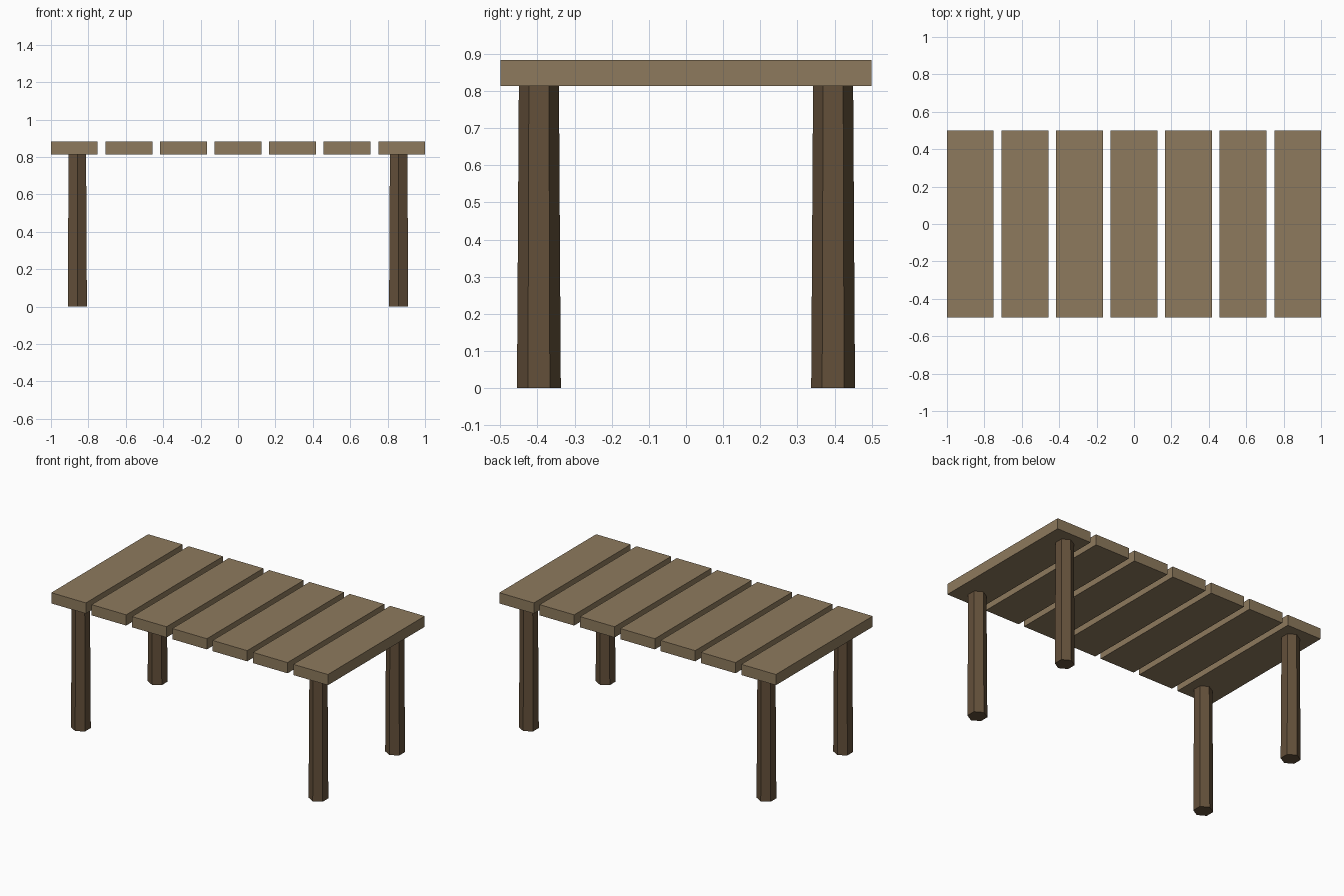
import bpy

if "Cube" in bpy.data.objects:
    bpy.data.objects.remove(bpy.data.objects["Cube"])


def material(name, color):
    m = bpy.data.materials.new(name)
    m.diffuse_color = (*color, 1)
    m.use_nodes = True
    m.node_tree.nodes["Principled BSDF"].inputs["Base Color"].default_value = m.diffuse_color
    return m


plank_wood = material("plank_wood", (0.27, 0.195, 0.11))
leg_wood = material("leg_wood", (0.125, 0.08, 0.042))

TOP, UNDERSIDE = 0.884, 0.814
PLANKS, WIDTH = 7, 0.25

# Tabletop: evenly spaced cross planks
for i in range(PLANKS):
    x = -1 + WIDTH / 2 + i * (2 - WIDTH) / (PLANKS - 1)
    bpy.ops.mesh.primitive_cube_add(size=1, location=(x, 0, (TOP + UNDERSIDE) / 2))
    plank = bpy.context.object
    plank.name = f"plank_{i + 1}"
    plank.scale = (WIDTH, 1, TOP - UNDERSIDE)
    bpy.ops.object.transform_apply(location=False, rotation=False, scale=True)
    plank.data.materials.append(plank_wood)

# Legs: slightly tapered six-sided posts, points facing front and back
for side, sx in (("left", -1), ("right", 1)):
    for end, sy in (("front", -1), ("back", 1)):
        bpy.ops.mesh.primitive_cone_add(
            vertices=6, radius1=0.059, radius2=0.054, depth=UNDERSIDE,
            location=(sx * 0.859, sy * 0.396, UNDERSIDE / 2))
        leg = bpy.context.object
        leg.name = f"{end}_{side}_leg"
        leg.data.materials.append(leg_wood)
